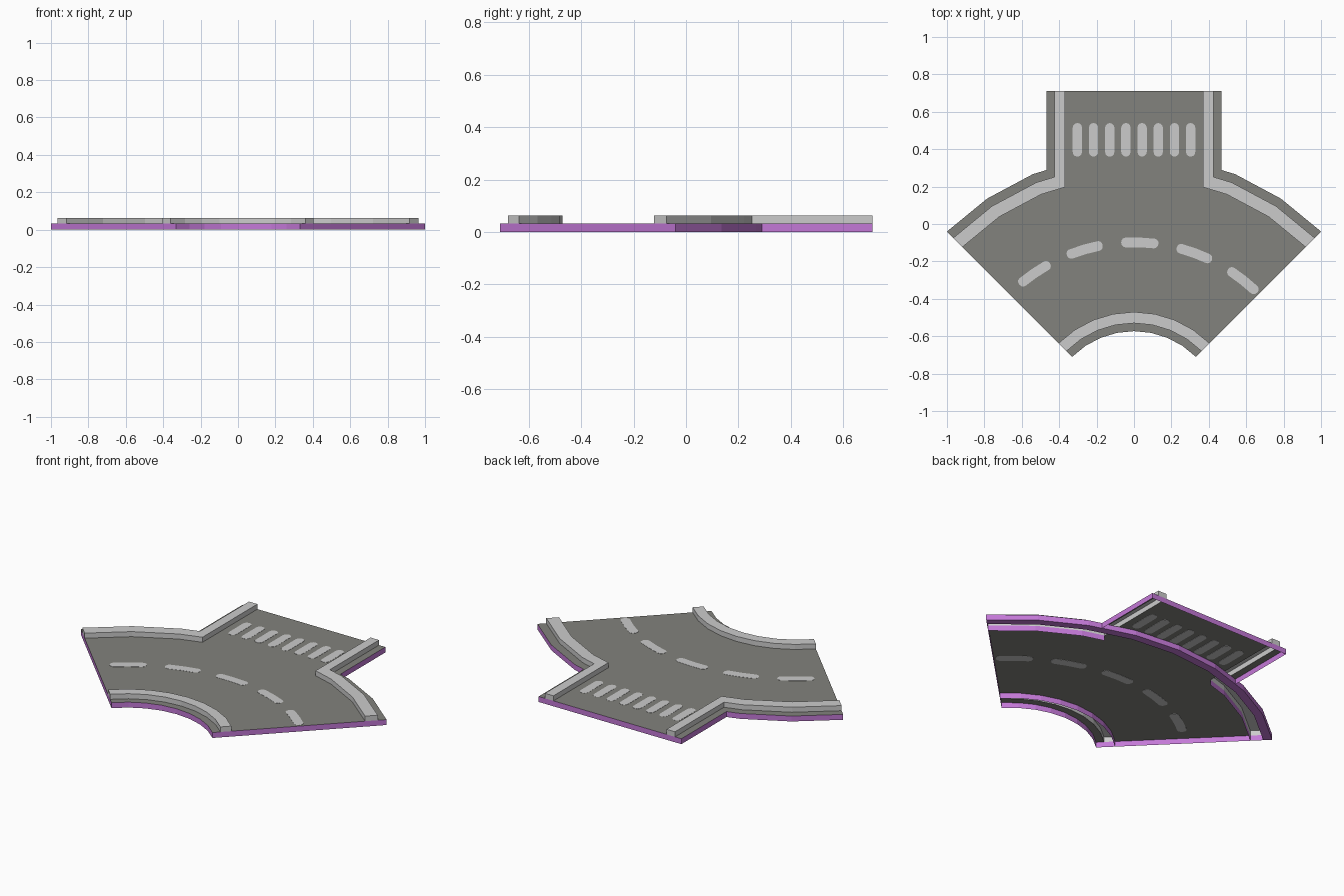
import bpy, bmesh, math
from mathutils import Vector

if "Cube" in bpy.data.objects:
    bpy.data.objects.remove(bpy.data.objects["Cube"])

CY = -1.04                       # pivot of the bend
BASE, CURB, END = 0.032, 0.062, 0.71
R_IN, R_OUT = 0.467, 1.414       # slab radii
STEP = 11.25
UNDER, ABOVE = Vector((0, CY, -100)), Vector((0, CY, 100))
PIVOT, FAR = Vector((0, CY, 0.03)), Vector((0, 5, 0.03))


def material(name, rgb):
    m = bpy.data.materials.new(name)
    m.diffuse_color = (*rgb, 1)
    m.use_nodes = True
    m.node_tree.nodes["Principled BSDF"].inputs["Base Color"].default_value = m.diffuse_color
    return m


ASPHALT = material("asphalt grey", (0.225, 0.225, 0.205))
LIGHT = material("light grey", (0.60, 0.60, 0.60))
PURPLE = material("purple", (0.55, 0.19, 0.68))


def polar(r, deg):
    a = math.radians(deg)
    return (r * math.sin(a), CY + r * math.cos(a))


def arc(r):
    return [polar(r, -45 + STEP * i) for i in range(9)]


def chord(r, x):
    """Point at x on the faceted arc, between 11.25 and 22.5 degrees."""
    (x0, y0), (x1, y1) = polar(r, STEP), polar(r, 2 * STEP)
    return (x, y0 + (y1 - y0) * (abs(x) - x0) / (x1 - x0))


def side(r, x, s):
    """Outer bend edge turning into the branch edge, s = +1 right, -1 left."""
    pts = [polar(r, a) for a in (45, 33.75, 22.5)] + [chord(r, x), (x, END)]
    return [(s * px, py) for px, py in pts]


def at(line, z):
    return [Vector((x, y, z)) for x, y in line]


def build(name, mat, strips):
    """Each strip: two 3D lines, a point its faces look away from."""
    bm = bmesh.new()
    for a, b, hint in strips:
        va, vb = [bm.verts.new(p) for p in a], [bm.verts.new(p) for p in b]
        for i in range(len(va) - 1):
            f = bm.faces.new((va[i], va[i + 1], vb[i + 1], vb[i]))
            f.normal_update()
            if f.normal.dot(f.calc_center_median() - hint) < 0:
                f.normal_flip()
    bmesh.ops.remove_doubles(bm, verts=bm.verts, dist=1e-5)
    me = bpy.data.meshes.new(name)
    bm.to_mesh(me)
    bm.free()
    me.materials.append(mat)
    ob = bpy.data.objects.new(name, me)
    bpy.context.collection.objects.link(ob)
    return ob


def wall(line, z0, z1, hint):
    return (at(line, z0), at(line, z1), hint)


def flat(a, b, z, hint=UNDER):
    return (at(a, z), at(b, z), hint)


def curb_strips(a, b, hint_a, hint_b):
    strips = [wall(a, BASE, CURB, hint_a), wall(b, BASE, CURB, hint_b), flat(a, b, CURB)]
    for i, j in ((0, 1), (-1, -2)):          # end caps
        inner = Vector((*a[j], 0.05))
        strips.append(wall([a[i], b[i]], BASE, CURB, inner))
    return strips


# Curb edges: (radius, branch x) for the outer side, radii for the inner side
C0, C1, EDGE = (1.297, 0.37), (1.366, 0.425), (R_OUT, 0.467)
I0, I1 = 0.51, 0.57

# Road surface of the bend and the branch
branch_low = [chord(C0[0], -C0[1])] + [polar(C0[0], a) for a in (-STEP, 0, STEP)] + [chord(C0[0], C0[1])]
branch_low[0] = (-C0[1], branch_low[-1][1])
branch_high = [(x, END) for x, y in branch_low]
build("road_bend", ASPHALT, [flat(arc(I1), arc(C0[0]), BASE)])
build("road_branch", ASPHALT, [flat(branch_low, branch_high, BASE)])

# Ledges outside the curbs
build("inner_ledge", ASPHALT, [flat(arc(R_IN), arc(I0), BASE)])
for s, n in ((1, "right"), (-1, "left")):
    build(n + "_ledge", ASPHALT, [flat(side(*C1, s), side(*EDGE, s), BASE)])

# Curbs
build("inner_curb", LIGHT, curb_strips(arc(I0), arc(I1), FAR, PIVOT))
for s, n in ((1, "right"), (-1, "left")):
    build(n + "_curb", LIGHT, curb_strips(side(*C0, s), side(*C1, s), Vector((s * 4, 3.5, 0.05)), PIVOT))

# Purple skirt round the slab, open underneath
skirt = [wall(arc(R_IN), 0, BASE, FAR), wall(arc(I1), 0, BASE, FAR),
         wall([(-EDGE[1], END), (EDGE[1], END)], 0, BASE, PIVOT)]
for s in (1, -1):
    skirt.append(wall(side(*EDGE, s), 0, BASE, PIVOT))
    skirt.append(wall([polar(R_IN, 45 * s), polar(R_OUT, 45 * s)], 0, BASE, Vector((0, 0, 0.03))))
    skirt.append(wall(side(*C0, s)[:4], 0, BASE, PIVOT))
build("skirt", PURPLE, skirt)

# Rib under the bend, running on below the branch
build("under_rib", PURPLE, [flat(arc(C1[0]), arc(R_OUT), 0.001, ABOVE),
                            wall(arc(R_OUT)[2:7], 0.001, BASE - 0.001, PIVOT)])


def marking(name, outline):
    """Thin painted plate, seen from above and below."""
    bm = bmesh.new()
    f = bm.faces.new([bm.verts.new((x, y, BASE - 0.001)) for x, y in outline])
    top = bmesh.ops.extrude_face_region(bm, geom=[f])["geom"]
    bmesh.ops.translate(bm, vec=(0, 0, 0.002), verts=[v for v in top if isinstance(v, bmesh.types.BMVert)])
    bmesh.ops.recalc_face_normals(bm, faces=bm.faces)
    me = bpy.data.meshes.new(name)
    bm.to_mesh(me)
    bm.free()
    me.materials.append(LIGHT)
    bpy.context.collection.objects.link(bpy.data.objects.new(name, me))


def capsule(half_len, half_w, cap):
    """Rounded bar outline along u, with caps of depth cap."""
    pts = []
    for s in (1, -1):
        for k in range(7):
            a = math.radians(-90 + 30 * k)
            pts.append((s * (half_len - cap + cap * math.cos(a)), s * half_w * math.sin(a)))
    # extra points along the long sides let the bars bend
    return pts[:7] + [(0, half_w)] + pts[7:] + [(0, -half_w)]


# Crossing bars on the branch
for i in range(8):
    cx = (i - 3.5) * 0.0865
    marking("crossing_bar", [(cx + v, 0.45 + u) for u, v in capsule(0.09, 0.025, 0.025)])

# Curved lane dashes
for i in range(5):
    mid = 1.9 + (i - 2) * 18.2
    marking("lane_dash", [polar(0.942 + v, mid + math.degrees(u / 0.942))
                          for u, v in capsule(0.1, 0.026, 0.022)])
